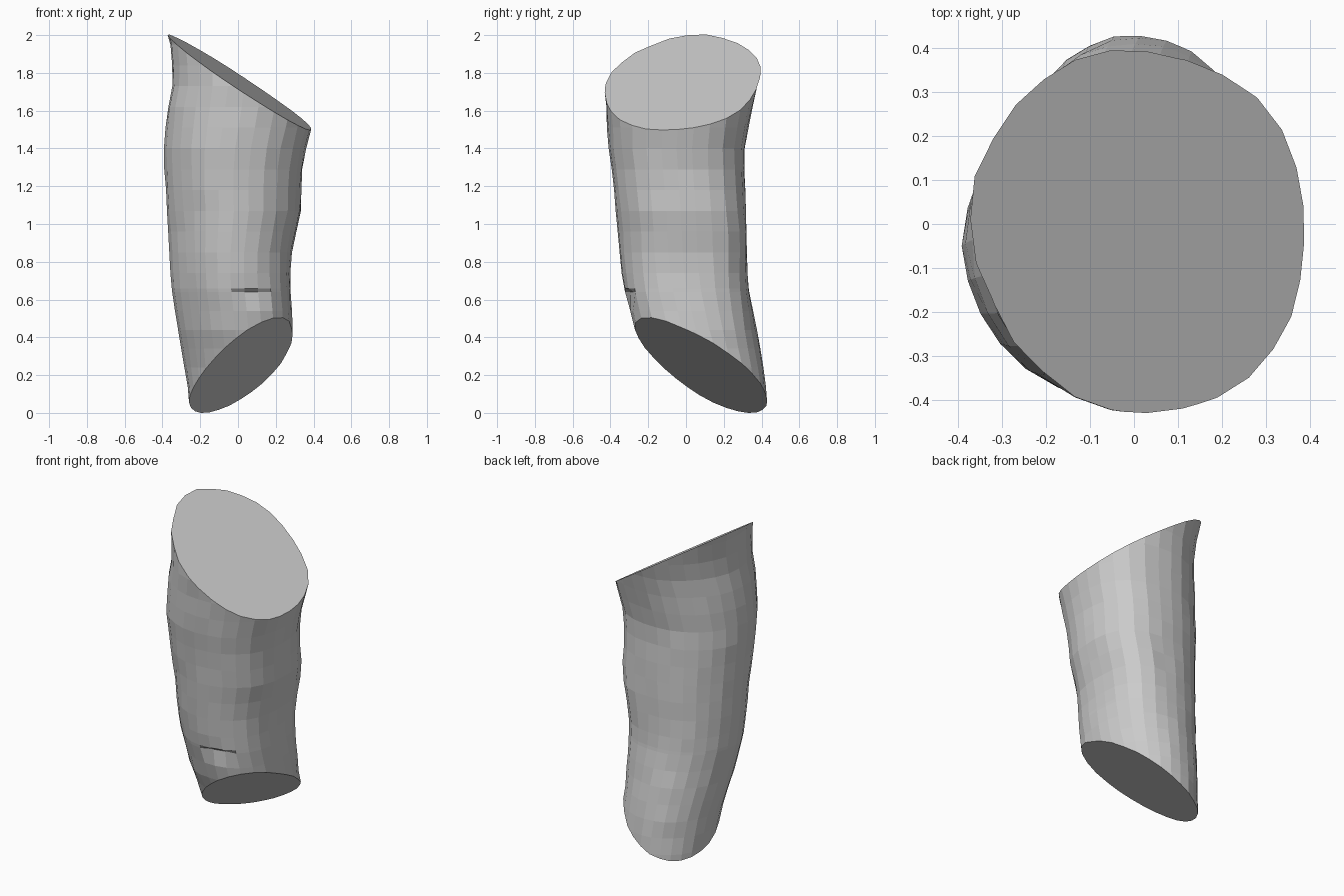
import bpy
import bmesh
import random
from math import sin, cos, pi, radians
from mathutils import Vector

random.seed(4)
cube = bpy.data.objects.get("Cube")
if cube:
    bpy.data.objects.remove(cube, do_unlink=True)

grey = bpy.data.materials.new("plain_grey")
grey.use_nodes = True
colour = (0.6, 0.6, 0.6, 1)
grey.diffuse_color = colour
grey.node_tree.nodes["Principled BSDF"].inputs["Base Color"].default_value = colour

# Limb silhouette: height, x min, x max, y min, y max
PROFILE = [
    (-0.06, -0.25, 0.29, -0.12, 0.44),
    (0.10, -0.262, 0.29, -0.15, 0.427),
    (0.26, -0.285, 0.288, -0.19, 0.41),
    (0.42, -0.312, 0.288, -0.265, 0.378),
    (0.50, -0.325, 0.285, -0.285, 0.36),
    (0.65, -0.35, 0.278, -0.325, 0.333),
    (0.80, -0.36, 0.275, -0.35, 0.32),
    (0.90, -0.365, 0.292, -0.358, 0.32),
    (1.06, -0.375, 0.332, -0.37, 0.315),
    (1.25, -0.387, 0.335, -0.39, 0.31),
    (1.40, -0.39, 0.36, -0.41, 0.31),
    (1.60, -0.375, 0.41, -0.422, 0.345),
    (1.75, -0.345, 0.415, -0.434, 0.385),
    (1.93, -0.354, 0.41, -0.43, 0.44),
    (2.06, -0.39, 0.40, -0.43, 0.46),
]
# Fullness of the four corners: height, back left, back right, front right, front left
CORNERS = [
    (-0.06, 0.0, 0.0, 0.0, 0.06),
    (0.35, 0.0, 0.0, -0.04, 0.10),
    (0.60, 0.09, 0.0, -0.08, 0.08),
    (0.90, 0.17, 0.0, -0.07, 0.02),
    (1.30, 0.09, 0.0, -0.02, 0.03),
    (1.65, 0.08, -0.03, 0.0, 0.05),
    (2.06, 0.08, -0.04, 0.0, 0.05),
]
SIDES = 28
LEDGE = 0.645


def sample(table, z):
    """Interpolate a table row at a height."""
    for a, b in zip(table, table[1:]):
        if z <= b[0]:
            t = (z - a[0]) / (b[0] - a[0])
            return [p + (q - p) * t for p, q in zip(a[1:], b[1:])]
    return table[-1][1:]


def ring(bm, z):
    x0, x1, y0, y1 = sample(PROFILE, z)
    corners = sample(CORNERS, z)
    verts = []
    for i in range(SIDES):
        a = 2 * pi * i / SIDES
        full = 1 + corners[4 * i // SIDES] * sin(2 * a) ** 2
        co = Vector(((x0 + x1) / 2 + (x1 - x0) / 2 * cos(a) * full,
                     (y0 + y1) / 2 + (y1 - y0) / 2 * sin(a) * full, z))
        # Small dent under the front ledge
        if 0.55 < z < LEDGE and radians(280) < a < radians(300):
            co.y += 0.025
        # Slight unevenness away from the ledge
        if abs(z - LEDGE) > 0.02:
            co += Vector((cos(a), sin(a), 0)) * random.uniform(-0.003, 0.003)
        verts.append(bm.verts.new(co))
    return verts


# Loft the limb through horizontal rings
bm = bmesh.new()
heights = [-0.06 + 0.1 * i for i in range(7)] + [LEDGE - 0.005, LEDGE + 0.015]
heights += [0.74 + 0.11 * i for i in range(13)]
rings = [ring(bm, z) for z in heights]
for low, high in zip(rings, rings[1:]):
    for i in range(SIDES):
        j = (i + 1) % SIDES
        bm.faces.new((low[i], low[j], high[j], high[i]))


def cut(height, normal, keep_below):
    """Slice the limb along a slanted plane and close it with a flat cap."""
    geom = bm.verts[:] + bm.edges[:] + bm.faces[:]
    bmesh.ops.bisect_plane(bm, geom=geom, dist=1e-5, plane_co=(0, 0, height),
                           plane_no=Vector(normal).normalized(),
                           clear_outer=keep_below, clear_inner=not keep_below)
    rim = [e for e in bm.edges if e.is_boundary
           and all(abs((v.co - Vector((0, 0, height))).dot(Vector(normal))) < 1e-3
                   for v in e.verts)]
    bmesh.ops.contextual_create(bm, geom=rim)


cut(1.757, (0.65, -0.1, 1), True)
cut(0.277, (-0.58, 0.496, 1), False)
bmesh.ops.recalc_face_normals(bm, faces=bm.faces[:])

# Stand the limb on the ground
bottom = min(v.co.z for v in bm.verts)
bmesh.ops.translate(bm, verts=bm.verts[:], vec=(0, 0, -bottom))

mesh = bpy.data.meshes.new("cut_limb")
bm.to_mesh(mesh)
bm.free()
mesh.materials.append(grey)
limb = bpy.data.objects.new("cut_limb", mesh)
bpy.context.collection.objects.link(limb)
